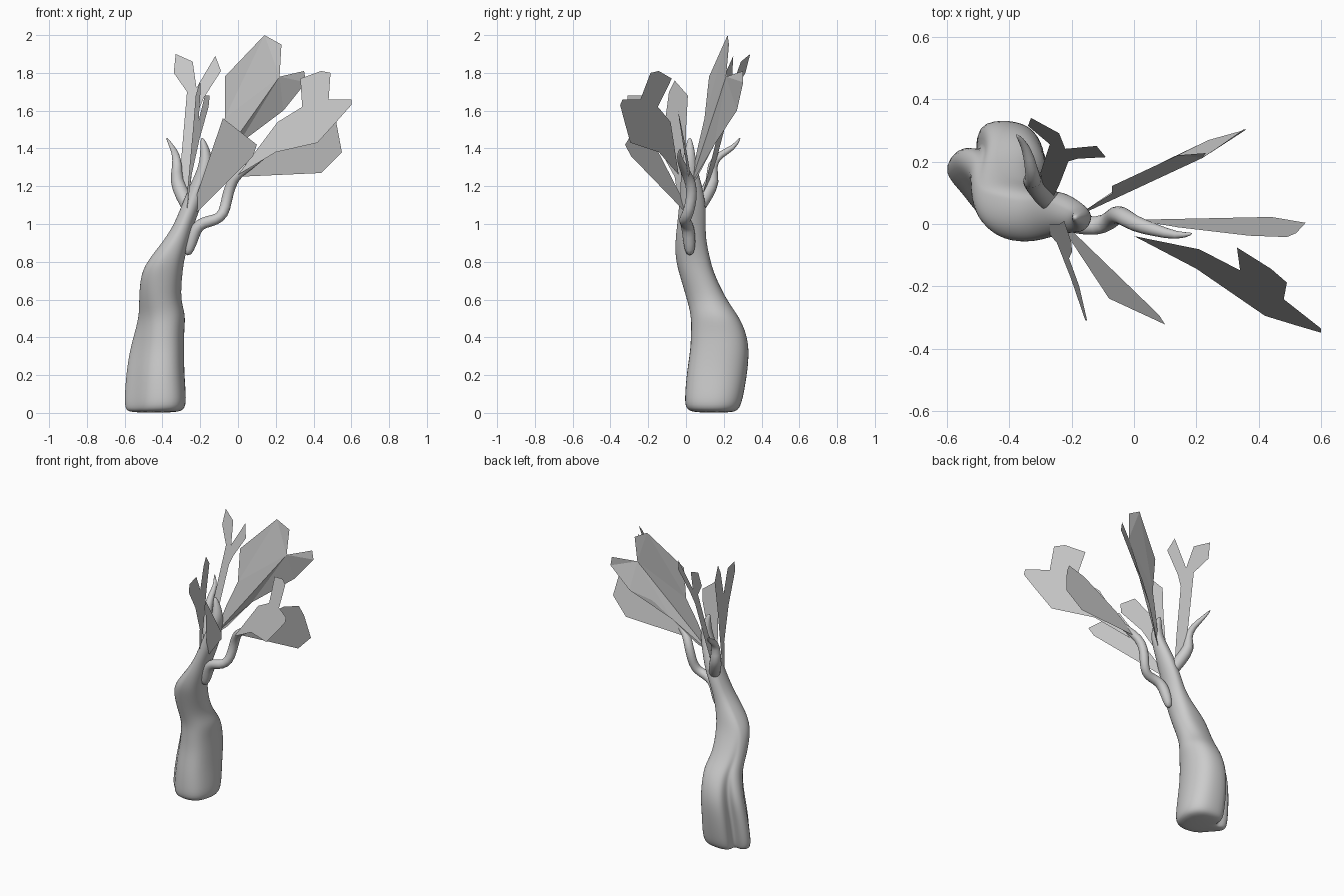
import bpy
import bmesh
from math import cos, sin, tau
from mathutils import Vector

cube = bpy.data.objects.get("Cube")
if cube:
    bpy.data.objects.remove(cube)

grey = bpy.data.materials.new("plain grey")
grey.use_nodes = True
grey.diffuse_color = (0.6, 0.6, 0.6, 1)
grey.node_tree.nodes["Principled BSDF"].inputs["Base Color"].default_value = (0.6, 0.6, 0.6, 1)


def finish(name, bm, smooth=True, levels=0):
    mesh = bpy.data.meshes.new(name)
    bm.to_mesh(mesh)
    bm.free()
    mesh.materials.append(grey)
    obj = bpy.data.objects.new(name, mesh)
    bpy.context.collection.objects.link(obj)
    for poly in mesh.polygons:
        poly.use_smooth = smooth
    if levels:
        mod = obj.modifiers.new("rounding", "SUBSURF")
        mod.levels = mod.render_levels = levels


def loft(name, rings, levels):
    """Skin a list of equal point rings and cap both ends."""
    bm = bmesh.new()
    rows = [[bm.verts.new(p) for p in ring] for ring in rings]
    n = len(rows[0])
    for a, b in zip(rows, rows[1:]):
        for i in range(n):
            j = (i + 1) % n
            bm.faces.new((a[i], a[j], b[j], b[i]))
    bm.faces.new(rows[0][::-1])
    bm.faces.new(rows[-1])
    bmesh.ops.recalc_face_normals(bm, faces=bm.faces)
    finish(name, bm, levels=levels)


# Trunk: lobed, notched foot that turns into a squarish bend, then a round stem
foot = [Vector(p) for p in (
    (1, -.1), (.95, .45), (.7, .85), (.25, 1), (-.5, .95), (-.28, .25), (-.78, .52),
    (-1.05, .15), (-.64, -.3), (-.38, -.73), (0, -1), (.75, -.97))]
# height, x range, y range, amount of foot shape
sections = [
    (.00, -.58, -.32, .04, .25, 1), (.02, -.61, -.27, -.01, .29, 1),
    (.10, -.61, -.27, -.01, .31, 1), (.22, -.60, -.28, 0, .33, 1),
    (.34, -.58, -.28, .02, .34, .95), (.44, -.55, -.28, .02, .32, .7),
    (.52, -.53, -.27, .02, .28, .35), (.60, -.53, -.30, .00, .22, .2),
    (.74, -.52, -.29, -.04, .15, .1), (.82, -.47, -.28, -.06, .13, 0),
    (.92, -.39, -.25, -.06, .11, 0), (1.0, -.34, -.23, -.05, .11, 0),
    (1.1, -.30, -.19, -.04, .11, 0), (1.2, -.26, -.16, -.03, .09, 0),
    (1.3, -.21, -.13, -.03, .06, 0), (1.38, -.20, -.14, -.01, .05, 0),
    (1.46, -.20, -.18, .01, .03, 0)]
rings = []
for z, x0, x1, y0, y1, blend in sections:
    square = .4 if .7 < z < .9 else 0
    ring = []
    for p in foot:
        q = p.normalized()
        q = (q / max(abs(q.x), abs(q.y)) ** square).lerp(p, blend)
        ring.append(((x0 + x1 + q.x * (x1 - x0)) / 2, (y0 + y1 + q.y * (y1 - y0)) / 2, z))
    rings.append(ring)
loft("trunk", rings, 2)


def branch(name, path, sides=8):
    """Tapering tube through (x, y, z, radius) points."""
    pts = [Vector(p[:3]) for p in path]
    rings = []
    for i, p in enumerate(pts):
        t = pts[min(i + 1, len(pts) - 1)] - pts[max(i - 1, 0)]
        u = t.cross(Vector((0.3, 1, 0))).normalized()
        v = t.cross(u).normalized()
        r = path[i][3] * 1.1
        rings.append([p + r * (u * cos(tau * k / sides) + v * sin(tau * k / sides))
                      for k in range(sides)])
    loft(name, rings, 1)


# Bare branches
branch("left_branch", [
    (-.27, .02, .83, .02), (-.25, .02, .9, .034), (-.225, .01, .98, .034),
    (-.18, 0, 1.01, .031), (-.12, -.01, 1.02, .03), (-.075, .01, 1.05, .03),
    (-.06, .03, 1.13, .029), (-.04, .03, 1.21, .029), (0, 0, 1.27, .026),
    (.07, -.02, 1.31, .02), (.14, -.04, 1.36, .013), (.19, -.03, 1.4, .004)])
branch("back_branch", [
    (-.25, .05, 1.05, .03), (-.29, .1, 1.15, .042), (-.33, .15, 1.23, .035),
    (-.32, .13, 1.31, .026), (-.33, .18, 1.37, .02), (-.345, .25, 1.4, .014),
    (-.38, .29, 1.46, .004)])


def leaf(name, outline, origin, slope, sideways=False):
    """Forked leaf: outline in (x, z), or (y, z) if sideways, on a sloping plane.

    A third value on a point bends it off the plane."""
    bm = bmesh.new()
    verts = []
    for a, z, *bend in outline:
        depth = origin[1] + slope[0] * (a - origin[0]) + slope[1] * (z - origin[2]) + sum(bend)
        verts.append(bm.verts.new((depth, a, z) if sideways else (a, depth, z)))
    bm.faces.new(verts)
    bmesh.ops.triangulate(bm, faces=bm.faces, ngon_method="EAR_CLIP")
    finish(name, bm, smooth=False)


# Leaves
leaf("tall_leaf", [
    (-.19, 1.2), (-.13, 1.4), (-.07, 1.56), (-.07, 1.78, .01), (.14, 2), (.23, 1.95, -.03),
    (.22, 1.78, -.03), (.35, 1.81), (.36, 1.75), (.24, 1.6, .03), (.11, 1.54, .03),
    (0, 1.42, .03), (-.13, 1.25, .01)],
    (-.14, .05, 1.3), (.448, .064))
leaf("front_left_leaf", [
    (0, 1.26), (.12, 1.42), (.21, 1.54), (.34, 1.62), (.33, 1.77), (.44, 1.81), (.49, 1.8),
    (.48, 1.66), (.6, 1.66), (.6, 1.63), (.52, 1.54), (.42, 1.43), (.2, 1.38)],
    (.02, -.05, 1.27), (-.786, .437))
leaf("low_left_leaf", [
    (0, 1.25), (.14, 1.39), (.27, 1.48), (.37, 1.56), (.49, 1.6), (.52, 1.54), (.42, 1.43),
    (.51, 1.42), (.55, 1.38), (.44, 1.27), (.36, 1.31), (.2, 1.29)],
    (.02, .01, 1.27), (.03, -.2))
leaf("back_leaf", [
    (-.29, 1.14), (-.3, 1.35), (-.27, 1.7), (-.34, 1.8), (-.33, 1.9), (-.24, 1.86), (-.22, 1.72),
    (-.12, 1.89), (-.09, 1.81), (-.18, 1.67), (-.21, 1.6), (-.24, 1.3), (-.26, 1.14)],
    (-.29, .1, 1.15), (-.413, .298))
leaf("front_leaf", [
    (0, 1.05), (0, 1.5), (.01, 1.68), (-.06, 1.76), (-.09, 1.7), (-.11, 1.55), (-.2, 1.68),
    (-.31, 1.68), (-.31, 1.62), (-.17, 1.45), (-.06, 1.25), (-.03, 1.05)],
    (0, -.28, 1.05), (-.23, .093), sideways=True)
leaf("small_front_leaf", [
    (-.25, 1.06), (-.14, 1.3), (-.11, 1.42), (-.08, 1.56), (-.02, 1.48), (-.03, 1.37),
    (.06, 1.4), (.1, 1.42), (.08, 1.36), (-.02, 1.3), (-.1, 1.24), (-.22, 1.06)],
    (-.23, 0, 1.08), (-.684, -.284))
